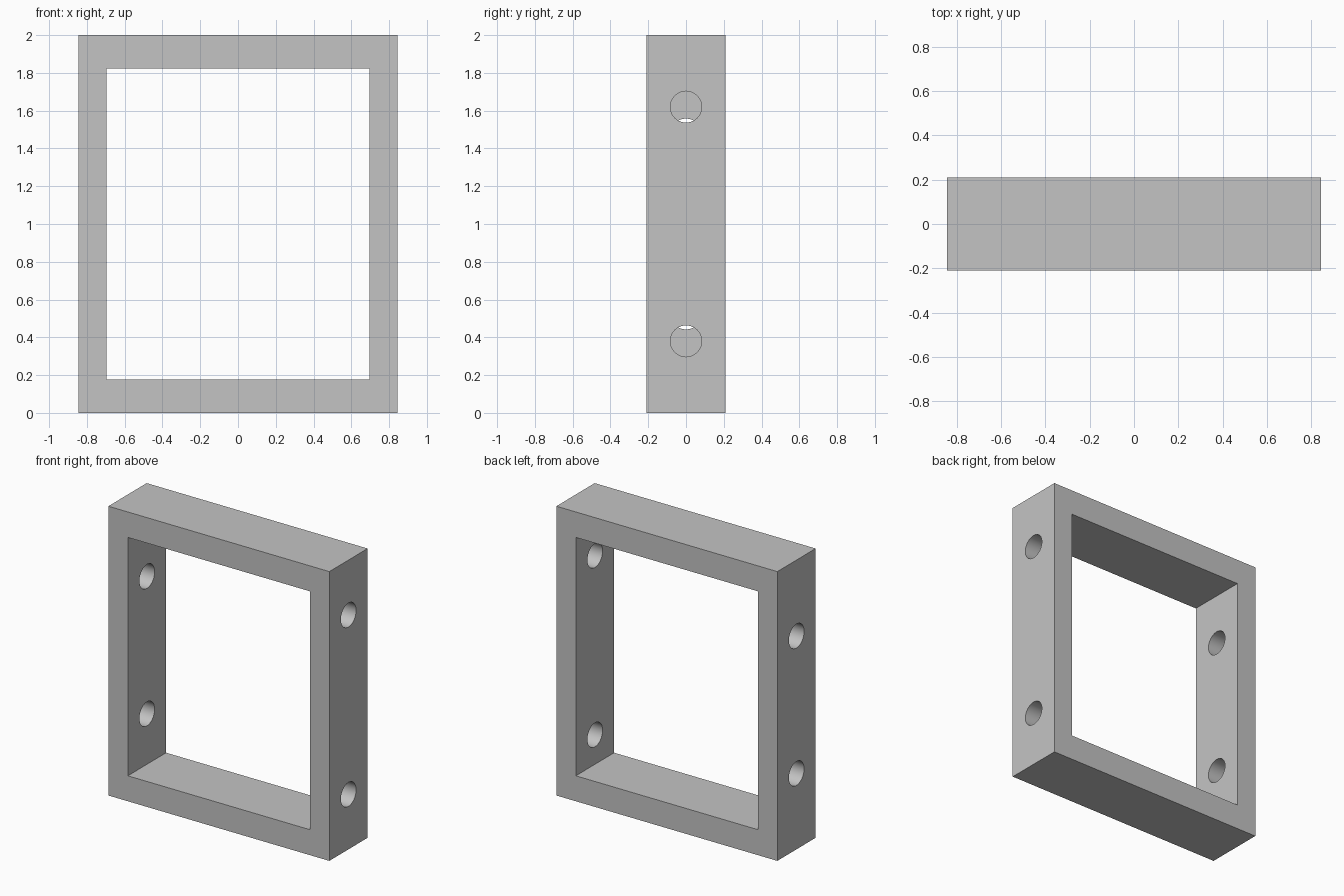
import bpy
import math

default = bpy.data.objects.get("Cube")
if default:
    bpy.data.objects.remove(default, do_unlink=True)

WIDTH, DEPTH, HEIGHT = 1.69, 0.418, 2.0
OPEN_W, OPEN_H = 1.392, 1.648
HOLE_R = 0.083

grey = bpy.data.materials.new("plain grey")
grey.use_nodes = True
colour = (0.55, 0.55, 0.55, 1)
grey.diffuse_color = colour
grey.node_tree.nodes["Principled BSDF"].inputs["Base Color"].default_value = colour


def box(name, size):
    bpy.ops.mesh.primitive_cube_add(size=1, location=(0, 0, HEIGHT / 2))
    ob = bpy.context.object
    ob.name = name
    ob.scale = size
    bpy.ops.object.transform_apply(location=False, rotation=False, scale=True)
    ob.data.materials.append(grey)
    return ob


def cut(target, cutter):
    """Subtract the cutter from the target, then discard the cutter."""
    cutter.hide_render = True
    mod = target.modifiers.new("cut", "BOOLEAN")
    mod.operation = "DIFFERENCE"
    mod.solver = "EXACT"
    mod.object = cutter
    bpy.context.view_layer.objects.active = target
    bpy.ops.object.modifier_apply(modifier=mod.name)
    bpy.data.objects.remove(cutter, do_unlink=True)


# Rectangular frame with a window through it
frame = box("frame", (WIDTH, DEPTH, HEIGHT))
cut(frame, box("opening_cutter", (OPEN_W, 2 * DEPTH, OPEN_H)))

# Two round holes through each upright; the right pair sits closer together
wall_x = (WIDTH + OPEN_W) / 4
for side, spread in ((1, 0.62), (-1, 0.475)):
    for end in (1, -1):
        bpy.ops.mesh.primitive_cylinder_add(
            vertices=48, radius=HOLE_R, depth=0.4,
            location=(side * wall_x, 0, HEIGHT / 2 + end * spread),
            rotation=(0, math.pi / 2, 0))
        hole = bpy.context.object
        hole.name = "hole_cutter"
        hole.data.materials.append(grey)
        cut(frame, hole)

# Smooth hole walls, crisp frame edges
bpy.ops.object.select_all(action="DESELECT")
frame.select_set(True)
bpy.context.view_layer.objects.active = frame
bpy.ops.object.shade_smooth_by_angle(angle=math.radians(30))
